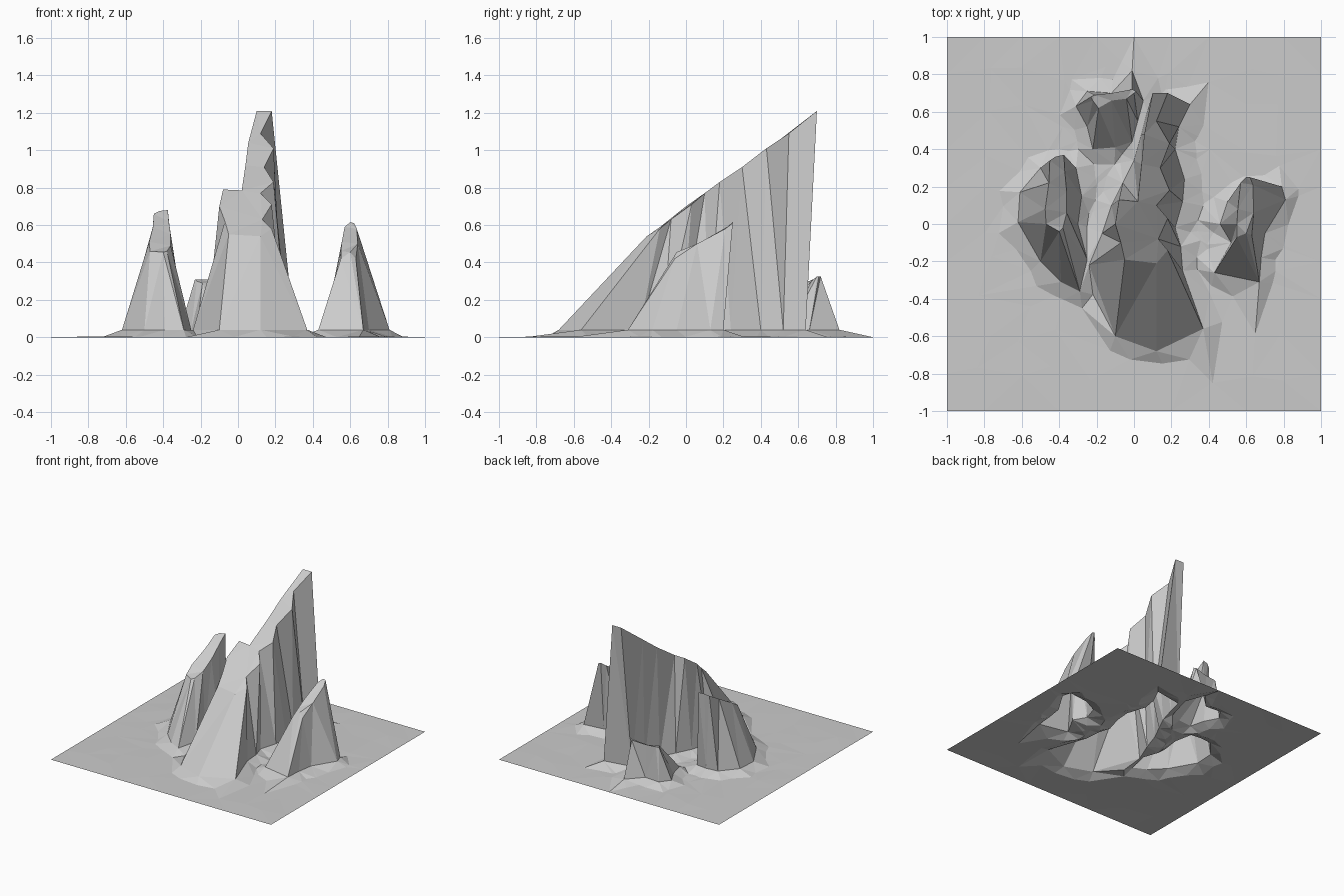
import bpy, bmesh, random
from mathutils import Vector
from mathutils.geometry import delaunay_2d_cdt

if "Cube" in bpy.data.objects:
    bpy.data.objects.remove(bpy.data.objects["Cube"])

random.seed(4)
FOOT = 0.04  # height where rock walls meet the ground skirt

# Each row: base x, y -> crest x, y, z (counter-clockwise round the rock)
MAIN = [(-.10, -.60, -.05, -.19, .55), (.12, -.68, .12, -.21, .54),
        (.37, -.56, .18, -.14, .58), (.26, -.25, .13, -.08, .63),
        (.25, -.12, .18, .03, .71), (.22, -.02, .12, .10, .77),
        (.26, .12, .19, .18, .83), (.27, .24, .14, .30, .91),
        (.22, .40, .19, .43, 1.01), (.24, .52, .12, .55, 1.09),
        (.30, .64, .18, .70, 1.21), (.07, .60, .10, .70, 1.21),
        (.04, .48, .055, .48, 1.04), (.00, .34, .04, .32, .92),
        (-.06, .22, .02, .12, .785), (-.12, .10, -.08, .13, .79),
        (-.17, -.05, -.10, .00, .70), (-.24, -.22, -.07, -.10, .62)]
LEFT = [(-.50, -.20, -.47, .00, .46), (-.39, -.31, -.40, -.04, .455),
        (-.29, -.36, -.38, -.02, .46), (-.25, -.19, -.36, .06, .49),
        (-.30, .00, -.36, .17, .55), (-.28, .15, -.37, .28, .62),
        (-.31, .30, -.375, .37, .68), (-.40, .31, -.42, .36, .675),
        (-.50, .30, -.45, .34, .66), (-.61, .17, -.455, .22, .59),
        (-.62, .01, -.475, .08, .51)]
RIGHT = [(.43, -.26, .55, -.07, .42), (.67, -.31, .60, -.05, .455),
         (.68, -.18, .63, -.06, .42), (.70, -.05, .64, .06, .50),
         (.81, .13, .635, .21, .58), (.79, .20, .62, .25, .61),
         (.62, .18, .60, .25, .615), (.50, .12, .57, .22, .59),
         (.46, .00, .555, .08, .51), (.52, -.10, .55, .00, .46)]
BACK = [(-.22, .40, -.19, .62, .29), (-.10, .41, -.12, .66, .29),
        (-.01, .44, -.04, .67, .30), (.02, .55, .00, .70, .325),
        (.05, .66, .01, .71, .325), (-.01, .82, -.01, .72, .325),
        (-.12, .70, -.12, .70, .31), (-.25, .71, -.21, .69, .31),
        (-.31, .63, -.23, .68, .31), (-.25, .52, -.22, .66, .30)]
ROCKS = {"main_spire": MAIN, "left_spire": LEFT,
         "right_spire": RIGHT, "back_rock": BACK}


def finish(bm, name):
    me = bpy.data.meshes.new(name)
    bm.to_mesh(me)
    bm.free()
    bpy.context.collection.objects.link(bpy.data.objects.new(name, me))


def inside(p, loop):
    hit = False
    for a, b in zip(loop, loop[1:] + loop[:1]):
        if (a.y > p.y) != (b.y > p.y):
            if p.x < a.x + (p.y - a.y) * (b.x - a.x) / (b.y - a.y):
                hit = not hit
    return hit


# Rocks: hollow walls from base loop to crest loop, plus a crest cap
for name, rows in ROCKS.items():
    bm = bmesh.new()
    low = [bm.verts.new((r[0], r[1], FOOT)) for r in rows]
    top = [bm.verts.new(r[2:]) for r in rows]
    n = len(rows)
    for i in range(n):
        j = (i + 1) % n
        bm.faces.new((low[i], low[j], top[j], top[i]))
    bm.faces.new(top)
    bmesh.ops.triangulate(bm, faces=bm.faces[:])
    finish(bm, name)

# Ground: triangulated sheet, raised to the rock bases, open beneath the rocks
loops = [[Vector(r[:2]) for r in rows] for rows in ROCKS.values()]
pts, heights, edges = [], [], []


def add(p, z):
    pts.append(Vector(p))
    heights.append(z)


for loop in loops:
    start, n = len(pts), len(loop)
    for i, p in enumerate(loop):
        add(p, FOOT)
        edges.append((start + i, start + (i + 1) % n))
base_pts = list(pts)


def clearance(p):
    return min((p - q).length for q in base_pts)


# Skirt points where the apron round each rock reaches the flat
for loop in loops:
    for a, b in zip(loop, loop[1:] + loop[:1]):
        d = (b - a).normalized()
        out = Vector((d.y, -d.x))
        for t in (0.0, 0.5):
            p = a.lerp(b, t) + out * random.uniform(.07, .12)
            if clearance(p) > .045 and not any(inside(p, l) for l in loops):
                add(p, random.uniform(0, .004))

# Flat plain out to the square border
for i in range(11):
    for j in range(11):
        p = Vector((i * .2 - 1, j * .2 - 1))
        border = i in (0, 10) or j in (0, 10)
        if border:
            add(p, 0)
        elif clearance(p) > .17 and not any(inside(p, l) for l in loops):
            add(p + Vector((random.uniform(-.05, .05), random.uniform(-.05, .05))),
                random.uniform(0, .004))

v2, _, tris, src, _, _ = delaunay_2d_cdt(pts, edges, [], 0, 1e-5)
bm = bmesh.new()
vs = [bm.verts.new((p.x, p.y, heights[s[0]] if s else FOOT))
      for p, s in zip(v2, src)]
for t in tris:
    c = sum((v2[k] for k in t), Vector((0, 0))) / 3
    if not any(inside(c, l) for l in loops):
        bm.faces.new([vs[k] for k in t])
finish(bm, "ground_sheet")
